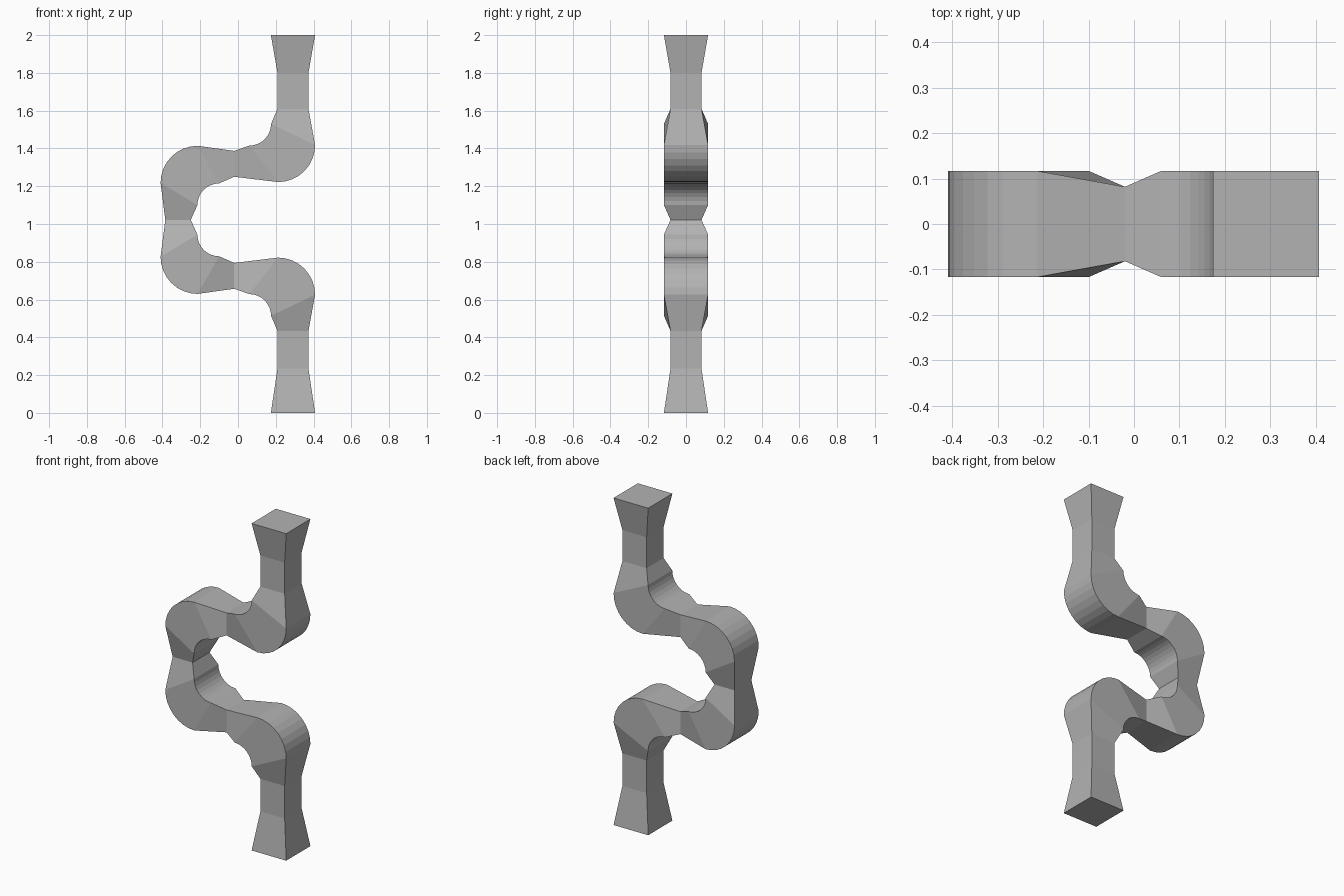
import bpy
import bmesh
from math import cos, sin, pi

cube = bpy.data.objects.get("Cube")
if cube:
    bpy.data.objects.remove(cube, do_unlink=True)

# Square bar: wide at the ends and bends, narrow in between
WIDE, NARROW = 0.117, 0.082
MID_Z = 1.022
INNER_R, OUTER_R = 0.115, 0.196
STEPS = 8


def bend(inner_c, outer_c, start, end):
    """Cross sections around a quarter turn: (inner point, outer point, half depth)."""
    rows = []
    for i in range(STEPS + 1):
        a = start + (end - start) * i / STEPS
        rows.append(((inner_c[0] + INNER_R * cos(a), inner_c[1] + INNER_R * sin(a)),
                     (outer_c[0] + OUTER_R * cos(a), outer_c[1] + OUTER_R * sin(a)), WIDE))
    return rows


def flip(rows):
    """Swap the two sides so that the first always lies left of the path."""
    return [(b, a, d) for a, b, d in rows]


def shank(z, half):
    return ((0.291 - half, z), (0.291 + half, z), half)


# Upper half, from the neck of the top shank to just above the middle
upper = [shank(1.61, NARROW)]
upper += bend((0.06, 1.53), (0.212, 1.418), 0, -pi / 2)
upper.append(((-0.02, 1.387), (-0.02, 1.25), NARROW))
upper += flip(bend((-0.10, 1.10), (-0.214, 1.218), pi / 2, pi))

# Lower half mirrors the upper one
lower = [((a[0], 2 * MID_Z - a[1]), (b[0], 2 * MID_Z - b[1]), d)
         for a, b, d in reversed(upper)]
waist = ((-0.385, MID_Z), (-0.25, MID_Z), NARROW)
sections = ([shank(2.0, WIDE), shank(1.8, NARROW)] + upper + [waist]
            + lower + [shank(0.235, NARROW), shank(0.0, WIDE)])

# Skin the sections with quads and cap both ends
bm = bmesh.new()
rings = []
for (ax, az), (bx, bz), d in sections:
    rings.append([bm.verts.new(p) for p in
                  ((ax, -d, az), (bx, -d, bz), (bx, d, bz), (ax, d, az))])
for r, s in zip(rings, rings[1:]):
    for i in range(4):
        j = (i + 1) % 4
        bm.faces.new((r[i], r[j], s[j], s[i]))
bm.faces.new(rings[0])
bm.faces.new(rings[-1])
bmesh.ops.recalc_face_normals(bm, faces=bm.faces)

mesh = bpy.data.meshes.new("bent_bar")
bm.to_mesh(mesh)
bm.free()
bar = bpy.data.objects.new("bent_bar", mesh)
bpy.context.collection.objects.link(bar)

# Plain grey
grey = bpy.data.materials.new("plain_grey")
grey.use_nodes = True
colour = (0.45, 0.45, 0.45, 1)
grey.diffuse_color = colour
grey.node_tree.nodes["Principled BSDF"].inputs["Base Color"].default_value = colour
mesh.materials.append(grey)
